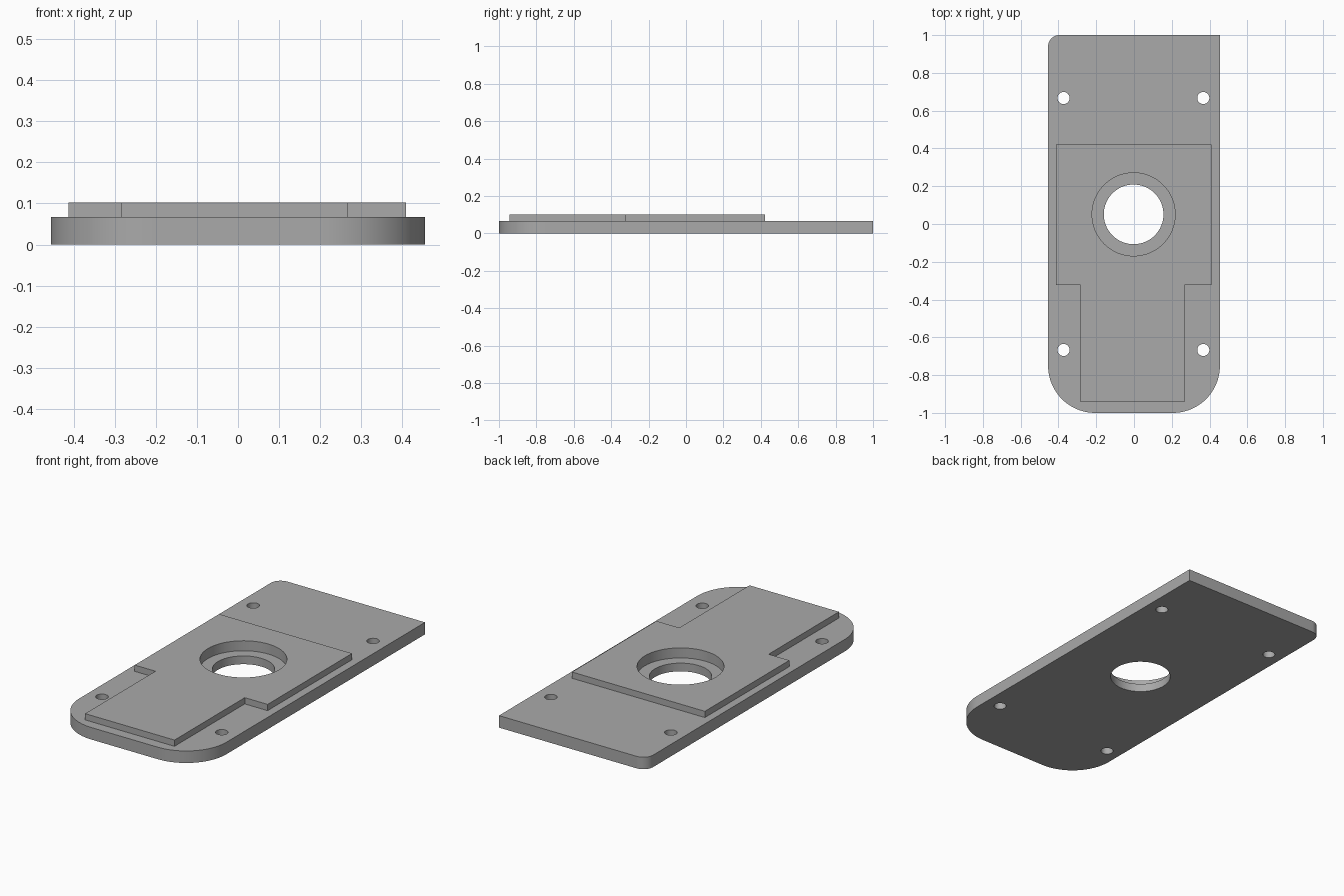
import bpy, bmesh
from math import sin, cos, pi, radians

cube = bpy.data.objects.get("Cube")
if cube:
    bpy.data.objects.remove(cube, do_unlink=True)

grey = bpy.data.materials.new("plain_grey")
grey.use_nodes = True
GREY = (0.4, 0.4, 0.4, 1)
grey.diffuse_color = GREY
grey.node_tree.nodes["Principled BSDF"].inputs["Base Color"].default_value = GREY


def prism(name, outline, z0, z1):
    """Extrude a counter-clockwise outline from z0 to z1."""
    bm = bmesh.new()
    face = bm.faces.new([bm.verts.new((x, y, z0)) for x, y in outline])
    top = bmesh.ops.extrude_face_region(bm, geom=[face])["geom"]
    verts = [v for v in top if isinstance(v, bmesh.types.BMVert)]
    bmesh.ops.translate(bm, verts=verts, vec=(0, 0, z1 - z0))
    bmesh.ops.recalc_face_normals(bm, faces=bm.faces)
    mesh = bpy.data.meshes.new(name)
    bm.to_mesh(mesh)
    bm.free()
    mesh.materials.append(grey)
    obj = bpy.data.objects.new(name, mesh)
    bpy.context.collection.objects.link(obj)
    return obj


def arc(cx, cy, r, start, sweep, steps):
    return [(cx + r * cos(start + sweep * i / steps),
             cy + r * sin(start + sweep * i / steps)) for i in range(steps + 1)]


def cylinder(name, cx, cy, r, z0, z1, steps=64):
    return prism(name, arc(cx, cy, r, 0, 2 * pi, steps)[:-1], z0, z1)


def combine(target, other, operation):
    """Apply a boolean and discard the second solid."""
    mod = target.modifiers.new(operation.lower(), "BOOLEAN")
    mod.operation, mod.solver, mod.object = operation, "EXACT", other
    bpy.context.view_layer.objects.active = target
    bpy.ops.object.modifier_apply(modifier=mod.name)
    bpy.data.objects.remove(other, do_unlink=True)


# Base plate: two wide front corners, one small back corner, one square corner
W, L, R, S = 0.455, 1.0, 0.25, 0.06
outline = (arc(-W + R, -L + R, R, pi, pi / 2, 24)
           + arc(W - R, -L + R, R, -pi / 2, pi / 2, 24)
           + [(W, L)]
           + arc(-W + S, L - S, S, pi / 2, pi / 2, 12))
plate = prism("mounting_plate", outline, 0, 0.067)

# Raised T-shaped pad
pad = prism("raised_pad", [(-0.284, -0.943), (0.268, -0.943), (0.268, -0.323),
                           (0.409, -0.323), (0.409, 0.422), (-0.412, 0.422),
                           (-0.412, -0.323), (-0.284, -0.323)], 0.03, 0.102)
combine(plate, pad, "UNION")

# Central stepped bore
combine(plate, cylinder("bore", -0.002, 0.051, 0.158, -0.1, 0.2), "DIFFERENCE")
combine(plate, cylinder("counterbore", -0.002, 0.051, 0.22, 0.046, 0.2), "DIFFERENCE")

# Four screw holes
for x in (-0.373, 0.367):
    for y in (-0.667, 0.667):
        combine(plate, cylinder("screw_hole", x, y, 0.032, -0.1, 0.2, 32), "DIFFERENCE")

# Smooth curved walls, crisp edges
bpy.ops.object.select_all(action="DESELECT")
plate.select_set(True)
bpy.context.view_layer.objects.active = plate
bpy.ops.object.shade_smooth_by_angle(angle=radians(30))
